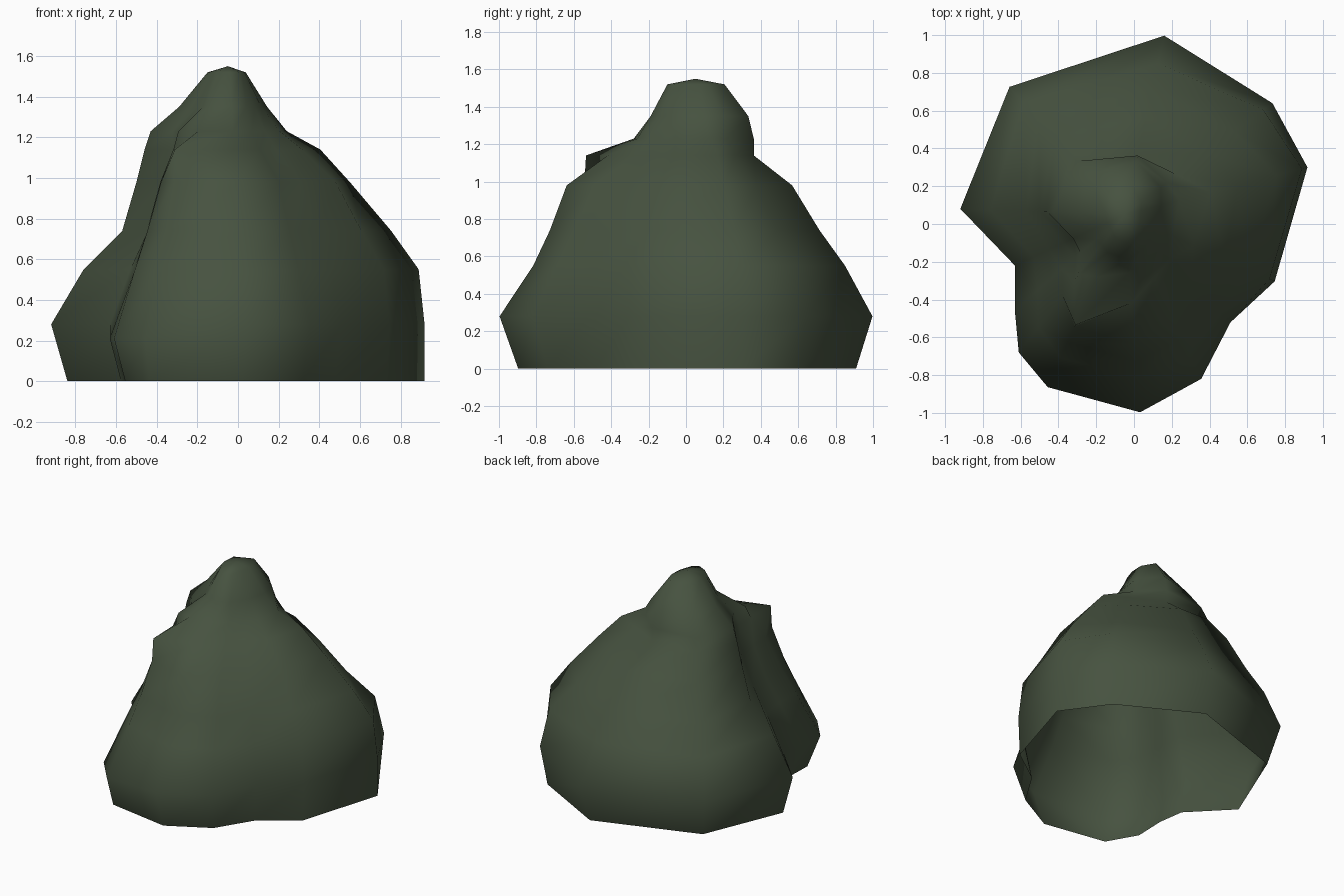
import bpy, bmesh, math

# Stone colour
mat = bpy.data.materials.new("mossy stone green")
mat.diffuse_color = (0.062, 0.085, 0.051, 1)

# Rock is a stack of irregular rings around a slightly offset axis
CX, CY = -0.05, 0.05
ANGLES = [14.5, 37, 77.5, 132, 178, 205, 221, 232.5, 246, 274.5, 295, 314.5, 336]
# height: radius in each direction (right, back, left, front)
RINGS = {
    0.00: [1.0, .93, .88, .82, .79, .58, .66, .83, .95, .95, .87, .75, .86],
    0.28: [1.0, .98, .97, .91, .87, .64, .77, .92, 1.0, 1.05, .96, .80, .87],
    0.55: [.97, .92, .82, .80, .71, .53, .61, .75, .83, .87, .82, .73, .84],
    0.74: [.83, .73, .68, .68, .52, .44, .52, .65, .74, .78, .72, .63, .72],
    0.98: [.62, .54, .53, .55, .45, .36, .44, .54, .65, .69, .59, .51, .58],
    1.14: [.47, .35, .32, .42, .41, .30, .34, .44, .64, .47, .37, .34, .40],
    1.23: [.30, .28, .32, .38, .38, .30, .31, .40, .36, .31, .28, .26, .28],
    1.35: [.20, .24, .29, .29, .24, .20, .20, .20, .22, .24, .21, .19, .18],
    1.52: [.09, .11, .16, .14, .10, .10, .10, .11, .13, .15, .13, .10, .09],
}

bm = bmesh.new()
loops = []
for z, radii in RINGS.items():
    ring = []
    for a, r in zip(ANGLES, radii):
        # the front left bulge sits a little lower
        dip = 0.07 if z == 0.28 and 215 < a < 250 else 0
        ring.append(bm.verts.new((CX + r * math.cos(math.radians(a)),
                                  CY + r * math.sin(math.radians(a)), z - dip)))
    loops.append(ring)

# Sides, left open underneath
n = len(ANGLES)
for low, high in zip(loops, loops[1:]):
    for i in range(n):
        j = (i + 1) % n
        bm.faces.new((low[i], low[j], high[j], high[i]))

# Peak
tip = bm.verts.new((CX, CY, 1.55))
for i in range(n):
    bm.faces.new((loops[-1][i], loops[-1][(i + 1) % n], tip))

for f in bm.faces:
    f.smooth = True
mesh = bpy.data.meshes.new("rock")
bm.to_mesh(mesh)
bm.free()
mesh.materials.append(mat)
rock = bpy.data.objects.new("rock", mesh)
bpy.context.collection.objects.link(rock)
